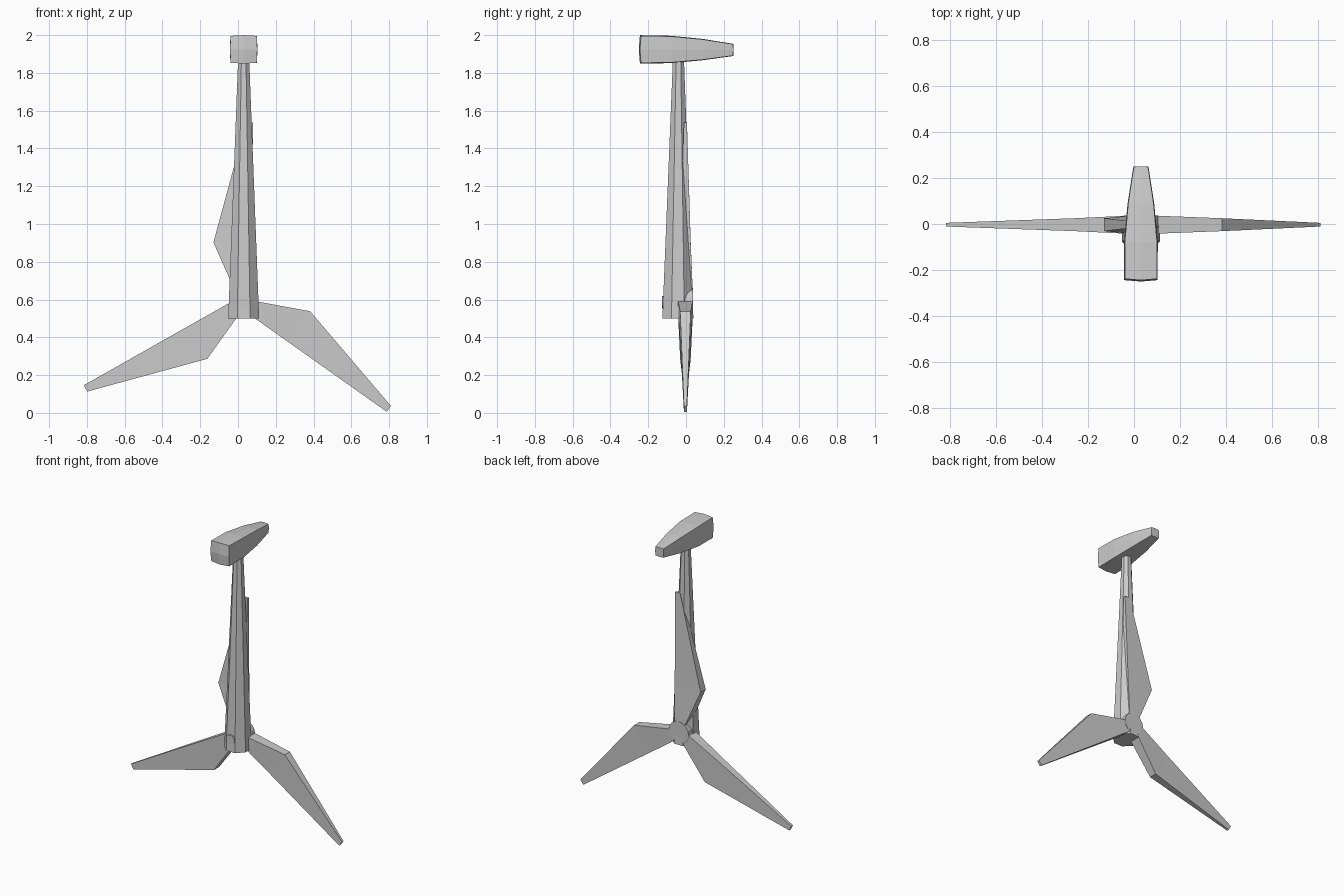
import bpy
import bmesh
from math import radians, pi, cos, sin
from mathutils import Matrix, Vector

if "Cube" in bpy.data.objects:
    bpy.data.objects.remove(bpy.data.objects["Cube"])

CX, HUB_Z = 0.03, 0.585


def loft(name, rings):
    """Skin matching rings of points and cap both ends."""
    bm = bmesh.new()
    rows = [[bm.verts.new(p) for p in ring] for ring in rings]
    n = len(rows[0])
    for a, b in zip(rows, rows[1:]):
        for i in range(n):
            j = (i + 1) % n
            bm.faces.new((a[i], a[j], b[j], b[i]))
    bm.faces.new(rows[0][::-1])
    bm.faces.new(rows[-1])
    bmesh.ops.recalc_face_normals(bm, faces=bm.faces)
    mesh = bpy.data.meshes.new(name)
    bm.to_mesh(mesh)
    bm.free()
    obj = bpy.data.objects.new(name, mesh)
    bpy.context.collection.objects.link(obj)
    return obj


def disc_ring(y, r, n):
    return [(CX + r * cos(2 * pi * i / n), y, HUB_Z + r * sin(2 * pi * i / n)) for i in range(n)]


# Tapered octagonal tower with flats facing the axes
def octagon(y, z, apothem):
    r = apothem / cos(pi / 8)
    return [(CX + r * cos(pi / 8 + i * pi / 4), y + r * sin(pi / 8 + i * pi / 4), z) for i in range(8)]


loft("tower", [octagon(-0.043, 0.50, 0.082), octagon(-0.04, 1.88, 0.029)])


# Nacelle: boxy section with slightly bulged sides, tapering to the rear
def nacelle_ring(y, w, z0, z1, bulge):
    pts = []
    zm, h = (z0 + z1) / 2, (z1 - z0) / 2
    for u, v in ((-1, -1), (0, -1), (1, -1), (1, 0), (1, 1), (0, 1), (-1, 1), (-1, 0)):
        k = 1.0 if u and v else 1.05
        pts.append((CX + u * w * k, y + (0 if u and v else bulge), zm + v * h * k))
    return pts


loft("nacelle", [
    nacelle_ring(-0.250, 0.002, 1.923, 1.927, 0),
    nacelle_ring(-0.238, 0.069, 1.853, 1.996, -0.006),
    nacelle_ring(-0.08, 0.070, 1.855, 1.993, 0),
    nacelle_ring(0.09, 0.055, 1.870, 1.977, 0),
    nacelle_ring(0.248, 0.031, 1.891, 1.952, 0.003),
])

# Hub disc behind the tower and shaft poking out in front
loft("hub", [disc_ring(-0.04, 0.076, 16), disc_ring(0.037, 0.076, 16)])
loft("shaft", [disc_ring(-0.128, 0.033, 12), disc_ring(0.0, 0.033, 12)])

# Three kinked blades: (distance, lower edge, upper edge, half thickness)
STATIONS = [(0.03, -0.034, 0.034, 0.040),
            (0.312, -0.030, 0.170, 0.028),
            (0.953, -0.020, 0.018, 0.008)]
for n, angle in enumerate((-36.2, 88.2, 208.6), 1):
    m = Matrix.Translation((CX, -0.003, HUB_Z)) @ Matrix.Rotation(-radians(angle), 4, 'Y')
    loft(f"blade_{n}", [[m @ Vector(p) for p in ((d, -t, lo), (d, -t, hi), (d, t, hi), (d, t, lo))]
                        for d, lo, hi, t in STATIONS])
